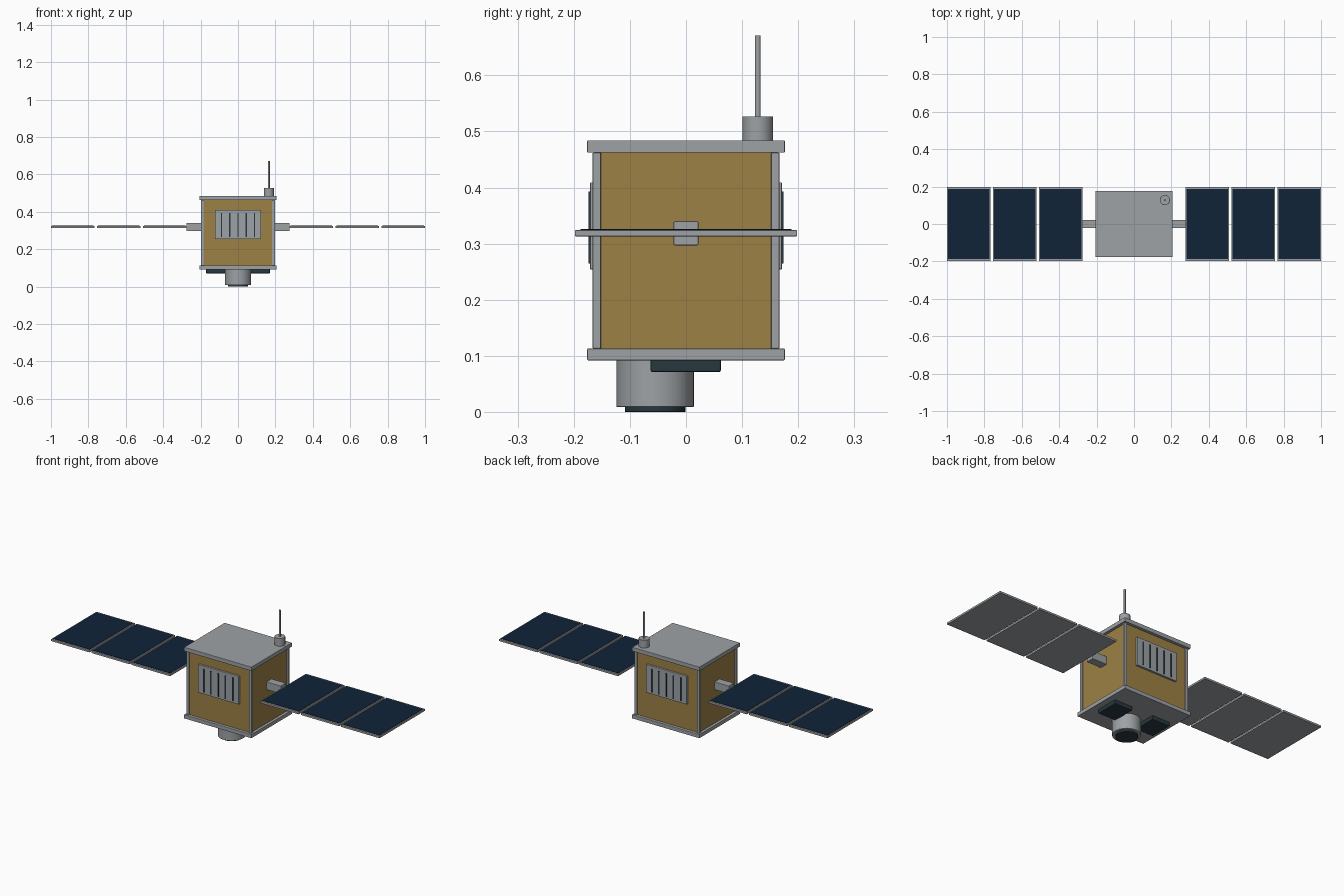
import bpy

cube = bpy.data.objects.get("Cube")
if cube:
    bpy.data.objects.remove(cube, do_unlink=True)


def material(name, rgb):
    m = bpy.data.materials.new(name)
    m.use_nodes = True
    m.diffuse_color = (*rgb, 1)
    m.node_tree.nodes["Principled BSDF"].inputs["Base Color"].default_value = (*rgb, 1)
    return m


METAL = material("grey metal", (0.34, 0.36, 0.375))
GOLD = material("gold foil", (0.34, 0.22, 0.06))
NAVY = material("navy solar cell", (0.005, 0.017, 0.04))
SLATE = material("dark slate", (0.02, 0.04, 0.05))


def finish(name, mat, bevel):
    obj = bpy.context.object
    obj.name = name
    obj.data.materials.append(mat)
    if bevel:
        mod = obj.modifiers.new("soft edges", "BEVEL")
        mod.width = bevel
        mod.segments = 2
    return obj


def box(name, mat, x, y, z, bevel=0.0015):
    """Box given by its (low, high) extents on each axis."""
    spans = (x, y, z)
    bpy.ops.mesh.primitive_cube_add(size=1, location=[(a + b) / 2 for a, b in spans])
    bpy.context.object.scale = [b - a for a, b in spans]
    bpy.ops.object.transform_apply(location=False, rotation=False, scale=True)
    return finish(name, mat, bevel)


def cylinder(name, mat, x, y, z, radius, bevel=0.001):
    bpy.ops.mesh.primitive_cylinder_add(vertices=40, radius=radius, depth=z[1] - z[0],
                                        location=(x, y, sum(z) / 2))
    bpy.ops.object.shade_smooth_by_angle()
    return finish(name, mat, bevel)


def around(centre, half):
    return (centre - half, centre + half)


# Body, end plates and corner posts
box("body", GOLD, (-0.19, 0.19), (-0.16, 0.16), (0.11, 0.465), 0)
for name, z in (("bottom_plate", (0.092, 0.113)), ("top_plate", (0.462, 0.484))):
    box(name, METAL, (-0.205, 0.205), (-0.176, 0.176), z)
for sx in (-1, 1):
    for sy in (-1, 1):
        box("corner_post", METAL, around(sx * 0.19, 0.0075), around(sy * 0.159, 0.0075),
            (0.113, 0.462))

# Radiators with dark slots on the front and back
for side, s in (("front", -1), ("back", 1)):
    box(side + "_radiator", METAL, (-0.123, 0.123), around(s * 0.163, 0.008), (0.254, 0.409))
    for i in range(-2, 3):
        box(side + "_radiator_slot", SLATE, around(i * 0.044, 0.0035),
            around(s * 0.17, 0.004), (0.265, 0.393), 0)

# Solar wings
for side, s in (("left", 1), ("right", -1)):
    box(side + "_wing_arm", METAL, around(s * 0.232, 0.044), (-0.022, 0.022), (0.297, 0.34))
    for i in range(3):
        x = s * (0.392 + i * 0.2455)
        box(side + "_panel_frame", METAL, around(x, 0.117), (-0.198, 0.198), (0.313, 0.324))
        box(side + "_solar_cells", NAVY, around(x, 0.111), (-0.188, 0.188), (0.32, 0.326), 0)

# Antenna
cylinder("antenna_base", METAL, 0.165, 0.128, (0.48, 0.527), 0.027)
cylinder("antenna_rod", METAL, 0.165, 0.128, (0.52, 0.671), 0.005, 0)

# Camera and sensor boxes underneath
cylinder("camera_barrel", METAL, 0, -0.055, (0.009, 0.095), 0.069)
cylinder("camera_lens", SLATE, 0, -0.055, (0, 0.02), 0.054)
for side, s in (("left", 1), ("right", -1)):
    box(side + "_sensor_box", SLATE, around(s * 0.117, 0.053), (-0.063, 0.062),
        (0.071, 0.095), 0.003)
